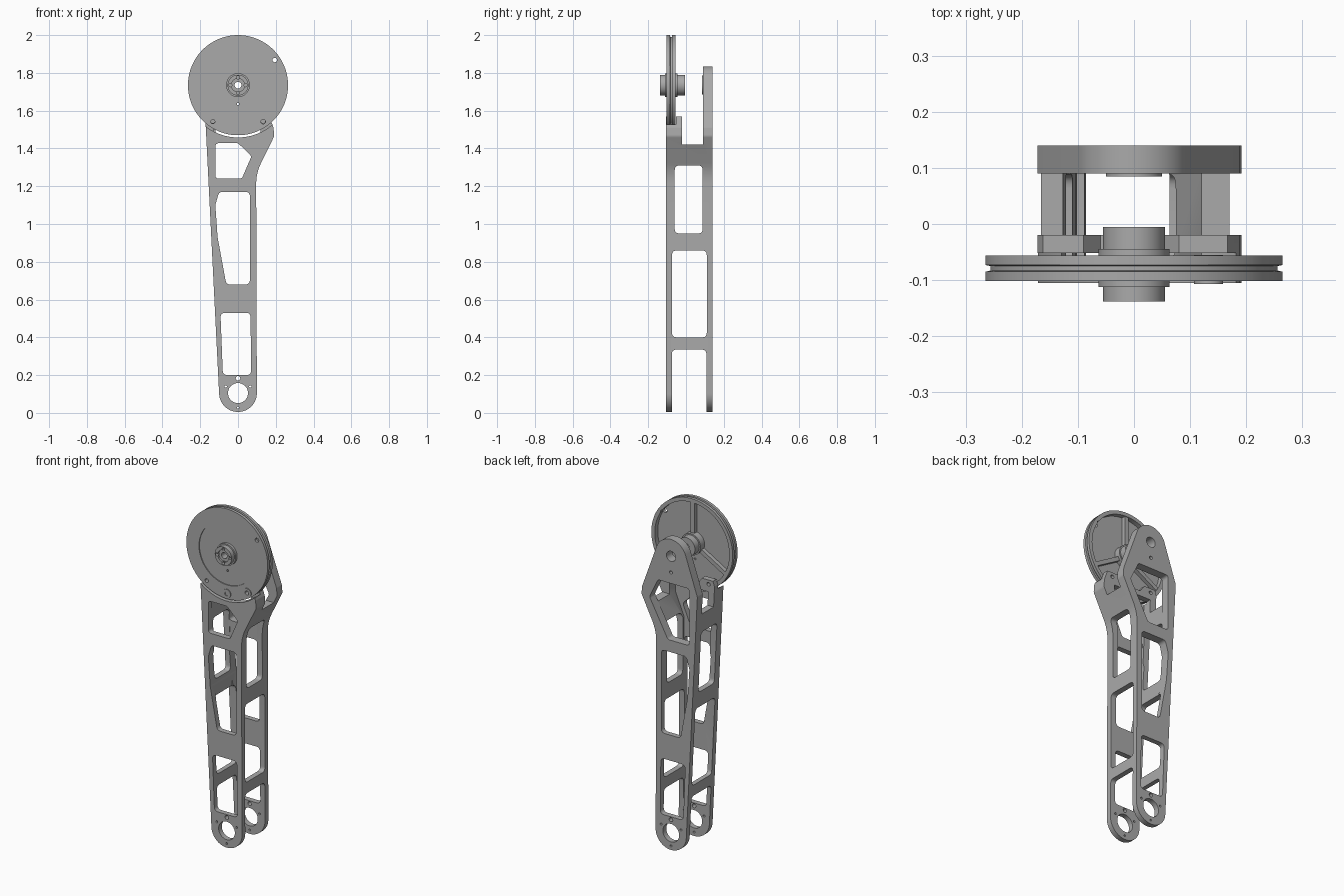
import bpy, bmesh, math
from mathutils import Vector

if "Cube" in bpy.data.objects:
    bpy.data.objects.remove(bpy.data.objects["Cube"])

grey = bpy.data.materials.new("machined_grey")
grey.use_nodes = True
grey.diffuse_color = (0.4, 0.4, 0.4, 1)
grey.node_tree.nodes["Principled BSDF"].inputs["Base Color"].default_value = (0.4, 0.4, 0.4, 1)

HUB = (0, 1.735)      # wheel axis in x, z
FOOT = (0, 0.105)     # lower pivot in x, z


def finish(name, bm):
    bmesh.ops.recalc_face_normals(bm, faces=bm.faces)
    mesh = bpy.data.meshes.new(name)
    bm.to_mesh(mesh)
    bm.free()
    ob = bpy.data.objects.new(name, mesh)
    bpy.context.collection.objects.link(ob)
    mesh.materials.append(grey)
    return ob


def arc(centre, r, start, end, steps):
    angles = [math.radians(start + (end - start) * i / steps) for i in range(steps + 1)]
    return [(centre[0] + r * math.cos(a), centre[1] + r * math.sin(a)) for a in angles]


def rounded(points, r):
    """Polygon with every corner filleted; a third value overrides the radius."""
    out = []
    for i, p in enumerate(points):
        here = Vector(p[:2])
        radius = p[2] if len(p) > 2 else r
        if radius == 0:
            out.append(here)
            continue
        a = Vector(points[i - 1][:2]) - here
        b = Vector(points[(i + 1) % len(points)][:2]) - here
        t = radius / math.tan(a.angle(b) / 2)
        t = min(t, 0.48 * a.length, 0.48 * b.length)
        s, e = here + a.normalized() * t, here + b.normalized() * t
        for k in range(7):
            u = k / 6
            out.append(s * (1 - u) ** 2 + here * (2 * u * (1 - u)) + e * u * u)
    return out


def prism(name, points, lo, hi, axis="y", r=0):
    """Extrude an outline of (x, z) along y, or of (y, z) along x."""
    bm = bmesh.new()
    put = (lambda p, d: (p[0], d, p[1])) if axis == "y" else (lambda p, d: (d, p[0], p[1]))
    face = bm.faces.new([bm.verts.new(put(p, lo)) for p in rounded(points, r)])
    ext = bmesh.ops.extrude_face_region(bm, geom=[face])
    verts = [g for g in ext["geom"] if isinstance(g, bmesh.types.BMVert)]
    bmesh.ops.translate(bm, verts=verts, vec=Vector(put((0, 0), hi - lo)))
    return finish(name, bm)


def rod(name, x, z, r, lo, hi, sides=32):
    return prism(name, arc((x, z), r, 0, 360 - 360 / sides, sides - 1), lo, hi)


def box(x0, x1, z0, z1):
    return [(x0, z0), (x1, z0), (x1, z1), (x0, z1)]


def lathe(name, profile, sides=96):
    """Revolve a closed (radius, y) profile about the wheel axis."""
    bm = bmesh.new()
    rings = []
    for i in range(sides):
        a = 2 * math.pi * i / sides
        rings.append([bm.verts.new((r * math.cos(a), y, HUB[1] + r * math.sin(a))) for r, y in profile])
    n = len(profile)
    for i in range(sides):
        p, q = rings[i], rings[(i + 1) % sides]
        for j in range(n):
            k = (j + 1) % n
            bm.faces.new((p[j], p[k], q[k], q[j]))
    return finish(name, bm)


def cut(target, cutters):
    for c in cutters:
        mod = target.modifiers.new("cut", "BOOLEAN")
        mod.operation, mod.solver, mod.object = "DIFFERENCE", "EXACT", c
    bpy.context.view_layer.update()
    mesh = bpy.data.meshes.new_from_object(target.evaluated_get(bpy.context.evaluated_depsgraph_get()))
    target.modifiers.clear()
    target.data = mesh
    for c in cutters:
        bpy.data.objects.remove(c)


# Leg frame: one solid outline, then hollowed into two plates and two side walls
outline = [(x, z, 0) for x, z in arc(FOOT, 0.1, 182, 358, 28)]
outline += [(0.096, 1.27, 0.25), (0.192, 1.465, 0.03), (0.188, 1.51, 0.02)]
outline += [(x, z, 0) for x, z in arc(HUB, 0.1, 20, 162, 20)]
outline += [(-0.172, 1.54, 0.02)]
leg = prism("leg_frame", outline, -0.105, 0.14)

channel = [(-0.07, 0.15), (0.062, 0.15), (0.062, 1.28), (0.12, 1.42), (0.12, 1.5), (-0.13, 1.5)]
top_gap = [(-0.02, 1.42), (0.09, 1.42), (0.09, 2.1), (-0.02, 2.1)]
lug_top = [(-0.4, 1.57), (-0.09, 1.57), (-0.06, 1.53), (0.05, 1.53), (0.08, 1.57),
           (0.4, 1.57), (0.4, 2.1), (-0.4, 2.1)]
top_window = [(-0.12, 1.24), (0.02, 1.24), (0.072, 1.36), (0.0, 1.428), (-0.12, 1.428)]
middle_window = [(-0.062, 0.68), (0.063, 0.68), (0.063, 1.17), (-0.1, 1.17), (-0.12, 1.1), (-0.108, 0.93)]
lower_window = [(-0.08, 0.2), (0.07, 0.2), (0.066, 0.53), (-0.093, 0.53)]
back_window = [(-0.12, 1.24), (0.02, 1.24), (0.14, 1.46), (0.085, 1.575), (-0.12, 1.575)]

cutters = [
    prism("c", channel, -0.072, 0.09),
    prism("c", box(-0.075, 0.108, -0.1, 0.335), -1, 1, "x", 0.025),
    prism("c", box(-0.074, 0.11, 0.4, 0.86), -1, 1, "x", 0.025),
    prism("c", box(-0.06, 0.088, 0.95, 1.31), -1, 1, "x", 0.025),
    prism("c", top_gap, -1, 1, "x"),
    prism("c", lug_top, -0.3, 0.03),
    rod("c", *HUB, 0.277, -0.3, -0.052, 96),
    prism("c", top_window, -0.3, 0.03, "y", 0.02),
    prism("c", middle_window, -0.3, 0.3, "y", 0.025),
    prism("c", lower_window, -0.3, 0.3, "y", 0.025),
    prism("c", back_window, 0.04, 0.3, "y", 0.02),
    rod("c", *FOOT, 0.053, -0.3, 0.3, 40),
    rod("c", 0, 0.183, 0.012, -0.3, 0.3, 16),
    rod("c", 0, 1.64, 0.01, 0.03, 0.3, 16),
    rod("c", *HUB, 0.03, 0.03, 0.3),
]
for x, z in [(-0.065, 0.14), (0.065, 0.14), (0, 0.028)]:
    cutters.append(rod("c", x, z, 0.006, -0.3, 0.3, 12))
for x, z in [(-0.133, 1.545), (0.133, 1.545)]:
    cutters.append(rod("c", x, z, 0.011, -0.3, 0.03, 16))
cut(leg, cutters)

# Bearing collar inside the rear plate
collar = lathe("rear_bearing_collar", [(0.03, 0.085), (0.05, 0.085), (0.05, 0.092), (0.03, 0.092)], 48)

# Pulley wheel with grooved rim, thin web and long hub
wheel = lathe("pulley_wheel", [
    (0.018, -0.128), (0.035, -0.128), (0.035, -0.138), (0.055, -0.138), (0.055, -0.112),
    (0.063, -0.112), (0.063, -0.097), (0.183, -0.097), (0.183, -0.102), (0.265, -0.102),
    (0.265, -0.085), (0.256, -0.083), (0.256, -0.075), (0.265, -0.073), (0.265, -0.056),
    (0.243, -0.056), (0.243, -0.084), (0.063, -0.084), (0.063, -0.045), (0.055, -0.045),
    (0.055, -0.005), (0.018, -0.005)])
holes = [(0.195, 1.868, 0.012), (-0.133, 1.542, 0.011), (0, 1.635, 0.006),
         (0.133, 1.542, 0.012), (0, 1.502, 0.012)]
wheel_cuts = [rod("c", x, z, r, -0.3, -0.03, 16) for x, z, r in holes]
for x, z in arc(HUB, 0.041, 0, 270, 3):
    wheel_cuts.append(rod("c", x, z, 0.009, -0.3, -0.12, 12))
cut(wheel, wheel_cuts)

# Spokes stiffening the back of the wheel
spokes = []
for angle in (90, 210, 330):
    a = math.radians(angle)
    along, side = Vector((math.cos(a), math.sin(a))), Vector((-math.sin(a), math.cos(a))) * 0.012
    p, q = Vector(HUB) + along * 0.055, Vector(HUB) + along * 0.25
    spokes.append(prism("wheel_spoke", [p - side, q - side, q + side, p + side], -0.09, -0.06))

# Screw collars on the lower part of the wheel
collars = []
for x, z in [(0, 1.502), (0.133, 1.542)]:
    ring = rod("screw_collar", x, z, 0.026, -0.107, -0.055, 24)
    cut(ring, [rod("c", x, z, 0.012, -0.2, 0, 16)])
    collars.append(ring)

# Smooth round surfaces, crisp edges
bpy.ops.object.select_all(action="DESELECT")
for ob in [leg, collar, wheel] + spokes + collars:
    ob.select_set(True)
bpy.context.view_layer.objects.active = leg
bpy.ops.object.shade_smooth_by_angle(angle=math.radians(25))
